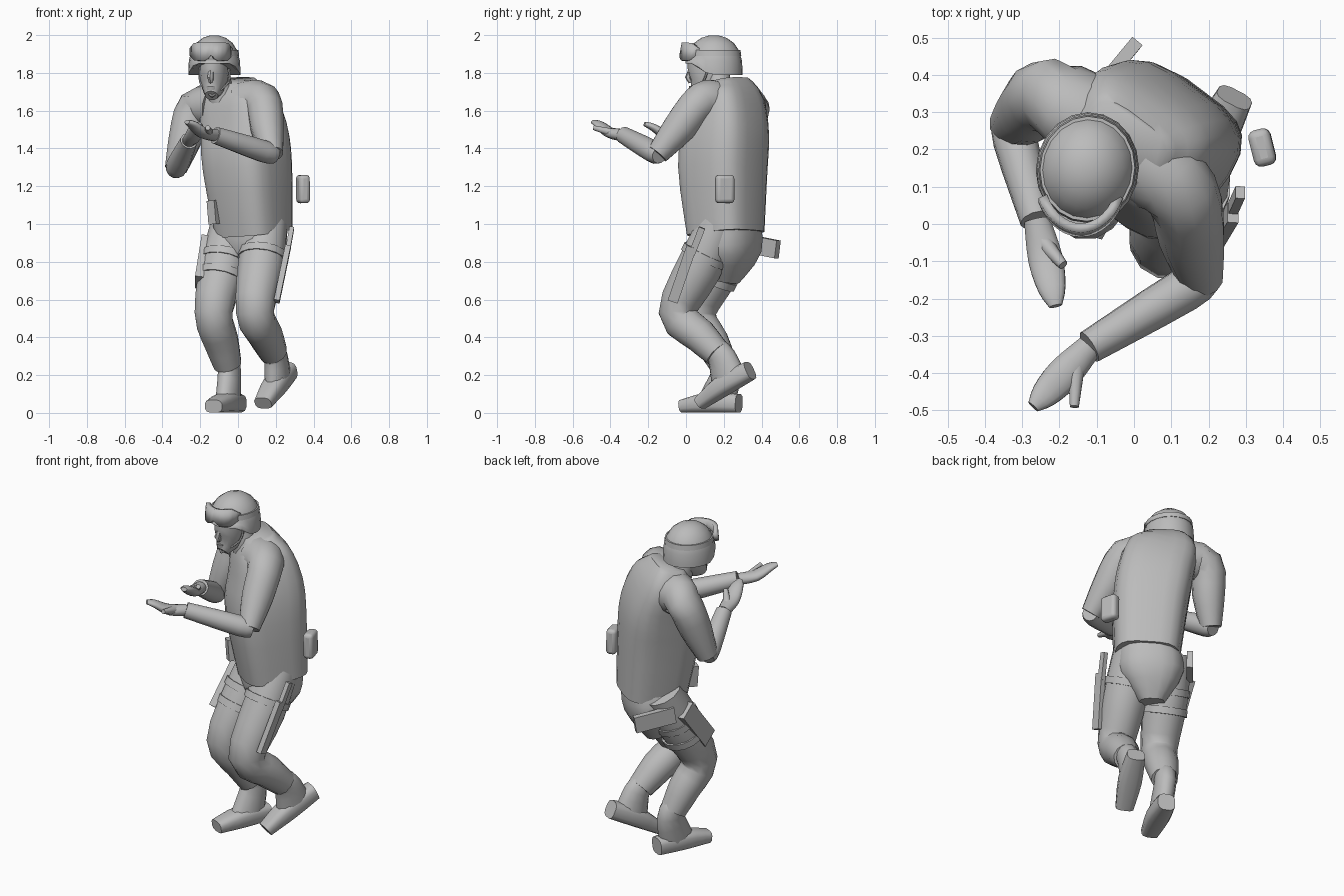
import bpy, bmesh
from math import sin, cos, pi, sqrt, radians, copysign
from mathutils import Vector

if "Cube" in bpy.data.objects:
    bpy.data.objects.remove(bpy.data.objects["Cube"])

grey = bpy.data.materials.new("plain_grey")
grey.use_nodes = True
grey.diffuse_color = (0.5, 0.5, 0.5, 1)
grey.node_tree.nodes["Principled BSDF"].inputs["Base Color"].default_value = grey.diffuse_color

UP = Vector((0, 0, 1))
SIDE = Vector((1, 0, 0))
SHOULDER_LINE = Vector((.8, -.6, 0))   # the torso is turned
EAR_LINE = Vector((1, -.15, 0))


def point(x, y, z):
    return Vector((x, y, z))


def finish(name, bm, angle=50):
    bmesh.ops.recalc_face_normals(bm, faces=bm.faces)
    mesh = bpy.data.meshes.new(name)
    bm.to_mesh(mesh)
    bm.free()
    mesh.materials.append(grey)
    ob = bpy.data.objects.new(name, mesh)
    bpy.context.collection.objects.link(ob)
    bpy.ops.object.select_all(action='DESELECT')
    ob.select_set(True)
    bpy.context.view_layer.objects.active = ob
    bpy.ops.object.shade_smooth_by_angle(angle=radians(angle))
    return ob


def smooth_path(keys, steps):
    """Insert sections between the keys along a smooth spline."""
    padded = [keys[0], *keys, keys[-1]]
    result = []
    for a, b, c, d in zip(padded, padded[1:], padded[2:], padded[3:]):
        for i in range(steps):
            t = i / steps
            bend = a * 2 - b * 5 + c * 4 - d + ((b - c) * 3 + d - a) * t
            result.append(b + (c - a + bend * t) * (t / 2))
    return result + [keys[-1]]


def limb(name, path, widths, depths=None, ref=SIDE, sides=12, power=2, steps=3, angle=50):
    """Loft rounded sections along a path; widths run along ref, depths across it."""
    keys = [Vector((*c, w, d)) for c, w, d in zip(path, widths, depths or widths)]
    sections = smooth_path(keys, steps)
    centres = [Vector(s[:3]) for s in sections]
    bm = bmesh.new()
    rings = []
    for i, section in enumerate(sections):
        before, after = centres[max(i - 1, 0)], centres[min(i + 1, len(centres) - 1)]
        along = (after - before).normalized()
        side = (ref - along * ref.dot(along)).normalized()
        across = along.cross(side)
        ring = []
        for k in range(sides):
            a = 2 * pi * (k + .5) / sides
            u = copysign(abs(cos(a)) ** (2 / power), cos(a)) * section[3]
            w = copysign(abs(sin(a)) ** (2 / power), sin(a)) * section[4]
            v = centres[i] + side * u + across * w
            v.z = max(v.z, 0)
            ring.append(bm.verts.new(v))
        rings.append(ring)
    for low, high in zip(rings, rings[1:]):
        for k in range(sides):
            bm.faces.new((low[k], low[k - 1], high[k - 1], high[k]))
    bm.faces.new(rings[0])
    bm.faces.new(rings[-1])
    return finish(name, bm, angle)


def beam(name, start, end, width, depth, ref=SIDE):
    """Square-sided bar between two points."""
    w, d = width / sqrt(2), depth / sqrt(2)
    return limb(name, (start, end), (w, w), (d, d), ref, sides=4, steps=1, angle=30)


def strap(name, start, end, at, radius):
    """Short band around a thigh."""
    centre = start.lerp(end, at)
    half = (end - start).normalized() * .02
    limb(name, (centre - half, centre + half), (radius, radius), sides=16, steps=1)


def build_leg(side, hip, knee, ankle, heel, toe):
    """Trouser leg, boot shaft and foot; heel and toe lie on the sole."""
    limb(side + "_trouser_leg",
         (hip, hip.lerp(knee, .5), knee, knee.lerp(ankle, .5), knee.lerp(ankle, .9)),
         (.115, .125, .103, .093, .075))
    sole = toe - heel
    across = sole.cross(UP).normalized()
    lift = across.cross(sole).normalized()
    limb(side + "_boot_shaft", (knee.lerp(ankle, .8), ankle, heel + sole * .4 + lift * .05),
         (.062, .06, .06), (.07, .08, .105), across)
    heights = (.05, .055, .035)
    path = [heel + sole * i / 2 + lift * h for i, h in enumerate(heights)]
    limb(side + "_boot", path, (.05, .065, .05), heights, across, power=3)


def build_arm(side, shoulder, elbow, wrist, fingertip, thumbtip):
    """Sleeve, forearm, cupped hand and thumb."""
    chest = point(-.03, .23, 1.63)
    limb(side + "_sleeve",
         (chest.lerp(shoulder, .45), shoulder, shoulder.lerp(elbow, .5), elbow),
         (.125, .1, .09, .06))
    limb(side + "_forearm",
         (elbow.lerp(wrist, -.06), elbow.lerp(wrist, .15), wrist), (.045, .06, .046))
    reach = fingertip - wrist
    palm = wrist + reach * .45 - UP * .018
    limb(side + "_hand", (wrist, palm, wrist + reach * .8, fingertip),
         (.036, .048, .038, .018), (.034, .028, .02, .012), reach.cross(UP).normalized())
    limb(side + "_thumb", (wrist.lerp(palm, .5), thumbtip), (.026, .013), sides=8)


# Torso: boxy jacket, pelvis and neck
limb("jacket",
     (point(.085, .21, .95), point(.05, .195, 1.3), point(.03, .215, 1.5),
      point(-.015, .23, 1.67), point(-.03, .22, 1.76)),
     (.18, .207, .21, .19, .12), (.18, .208, .19, .14, .08), SHOULDER_LINE, sides=20, power=3.4)
limb("pelvis", (point(.08, .21, 1), point(.06, .22, .86), point(.04, .2, .7)),
     (.17, .18, .07), (.17, .16, .08), SHOULDER_LINE, sides=16, power=2.6)
limb("neck", (point(-.08, .19, 1.66), point(-.12, .16, 1.83)), (.075, .06))

# Legs: deeply bent, the left heel raised
left_hip, left_knee = point(.15, .18, 1), point(.09, -.045, .53)
right_hip, right_knee = point(-.03, .28, 1), point(-.13, .06, .53)
build_leg("left", left_hip, left_knee, point(.2, .19, .29),
          heel=point(.28, .36, .18), toe=point(.14, .09, .02))
build_leg("right", right_hip, right_knee, point(-.045, .215, .22),
          heel=point(0, .28, 0), toe=point(-.13, -.02, 0))

# Arms: both forearms raised forward with open hands
build_arm("left", point(.13, .08, 1.65), point(.18, -.15, 1.37), point(-.12, -.33, 1.47),
          point(-.27, -.49, 1.54), point(-.16, -.49, 1.51))
build_arm("right", point(-.23, .345, 1.61), point(-.33, .265, 1.29), point(-.26, .01, 1.44),
          point(-.21, -.22, 1.53), point(-.19, -.11, 1.51))

# Head, nose and lips
limb("head", (point(-.14, .05, 1.68), point(-.13, .11, 1.76), point(-.125, .13, 1.9)),
     (.035, .072, .08), (.035, .105, .12), EAR_LINE, sides=14)
limb("nose", (point(-.14, .03, 1.83), point(-.146, .012, 1.775), point(-.143, .025, 1.75)),
     (.012, .018, .012), ref=EAR_LINE, sides=6, steps=1)
limb("lips", (point(-.143, .035, 1.73), point(-.143, .035, 1.71)), (.025, .022),
     (.02, .015), EAR_LINE, sides=8, steps=1)

# Helmet: dome that narrows by rule, with a lifted front brim
crown = point(-.125, .148, 2)
levels = [0, .1, .35, .6, .8, .93, .99]
dome = [sqrt(1 - t ** 3) for t in levels]
helmet = limb("helmet", [crown - UP * .21 * (1 - t) for t in levels],
              [.138 * r for r in dome], [.152 * r for r in dome], EAR_LINE, sides=20, steps=1)
for v in helmet.data.vertices:
    if v.co.z < 1.84:
        v.co.z += .06 * min(1, max(0, (.12 - v.co.y) / .08))
limb("helmet_band", (crown - UP * .11, crown - UP * .08), (.131, .127), (.145, .141),
     EAR_LINE, sides=20, steps=1)

# Goggles: curved plate with a nose notch on the helmet front
bm = bmesh.new()
columns = []
for i in range(-7, 8):
    t = i / 7
    a = t * radians(65)
    x, y = -.143 + .125 * sin(a), .125 - .16 * cos(a)
    corner = max(0, abs(t) - .7) / 10
    notch = .03 * max(0, 1 - abs(t) * 4)
    low, high = 1.865 + notch + corner, 1.96 - corner
    columns.append([bm.verts.new((x, y, low)), bm.verts.new((x, y + .012, high))])
for a, b in zip(columns, columns[1:]):
    bm.faces.new((a[0], b[0], b[1], a[1]))
goggles = finish("goggles", bm)
solid = goggles.modifiers.new("thickness", 'SOLIDIFY')
solid.thickness = .025
solid.offset = -1

# Chin straps
chin = point(-.138, .035, 1.675)
for name, x in (("right", -.2), ("left", -.05)):
    limb(name + "_chin_strap", (point(x, .12, 1.83), point(x, .09, 1.75), chin),
         (.006, .006, .006), sides=6)

# Thigh straps
strap("left_thigh_strap", left_hip, left_knee, .36, .13)
strap("right_thigh_strap_upper", right_hip, right_knee, .4, .13)
strap("right_thigh_strap_lower", right_hip, right_knee, .6, .13)

# Gear: holster with sidearm grip, thigh sheath and pouches
beam("holster", point(-.17, .25, .91), point(-.205, .09, .69), .045, .11)
beam("sidearm_grip", point(-.14, .31, .9), point(.005, .485, .865), .035, .095, SHOULDER_LINE)
beam("thigh_sheath", point(.265, .03, .88), point(.205, -.07, .59), .03, .055)
beam("sheath_handle", point(.285, .085, .98), point(.26, .03, .84), .025, .035)
beam("belt_pouch", point(-.12, .12, 1), point(-.13, .12, 1.125), .05, .055, SHOULDER_LINE)
pouch = beam("hip_pouch", point(.345, .205, 1.11), point(.343, .205, 1.26), .06, .1,
             point(1, .25, 0))
bevel = pouch.modifiers.new("rounded_edges", 'BEVEL')
bevel.width = .02
bevel.segments = 3
